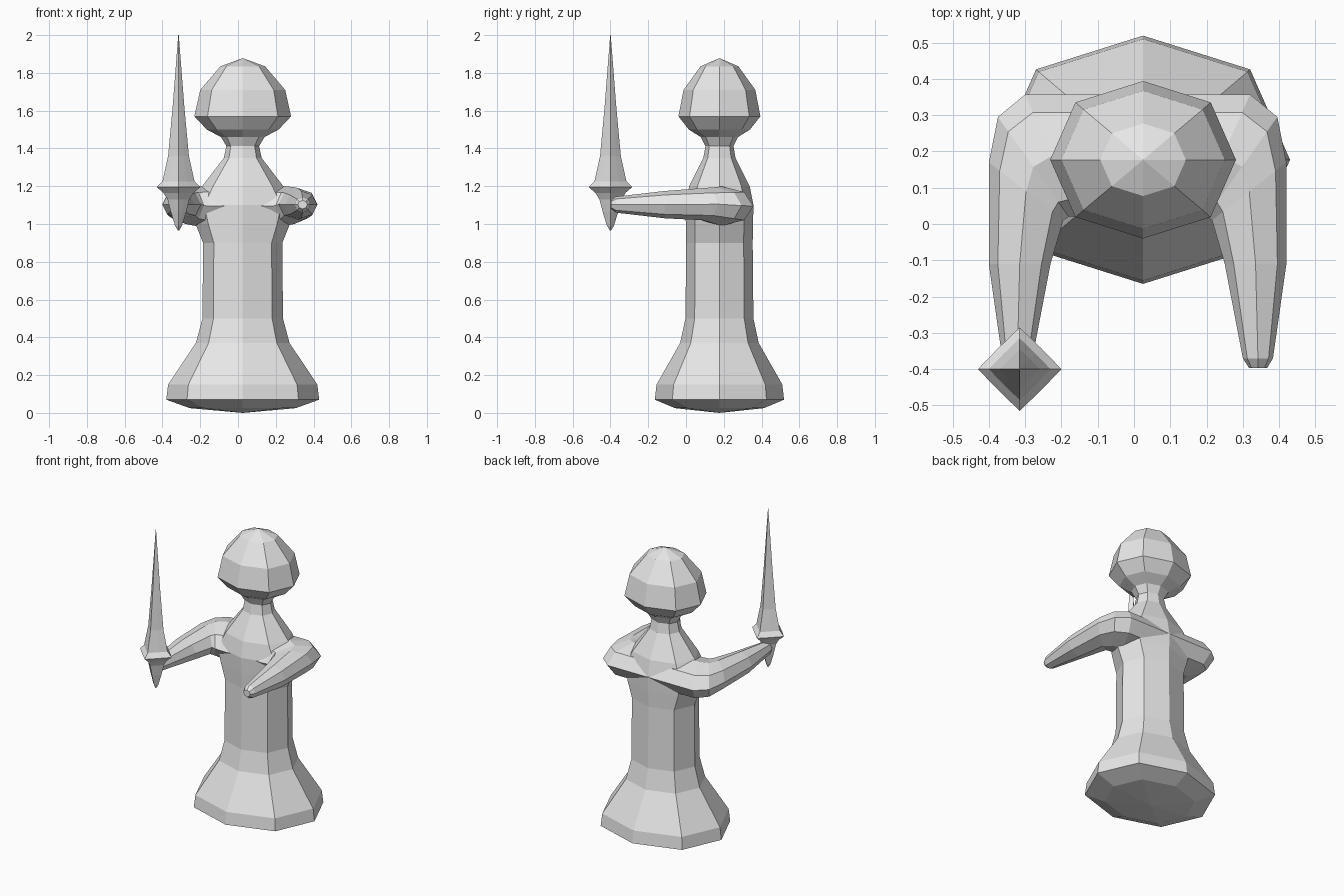
import bpy, bmesh, math
from mathutils import Vector

if "Cube" in bpy.data.objects:
    bpy.data.objects.remove(bpy.data.objects["Cube"])

grey = bpy.data.materials.new("light grey")
grey.diffuse_color = (0.8, 0.8, 0.8, 1)
grey.use_nodes = True
grey.node_tree.nodes["Principled BSDF"].inputs["Base Color"].default_value = grey.diffuse_color


def loft(name, rings):
    """Skin a list of equal rings and close both ends with flat caps."""
    bm = bmesh.new()
    vs = [[bm.verts.new(p) for p in r] for r in rings]
    n = len(vs[0])
    for a, b in zip(vs, vs[1:]):
        for i in range(n):
            j = (i + 1) % n
            bm.faces.new((a[i], a[j], b[j], b[i]))
    bm.faces.new(vs[0])
    bm.faces.new(vs[-1])
    bmesh.ops.remove_doubles(bm, verts=bm.verts, dist=0.0005)
    bmesh.ops.recalc_face_normals(bm, faces=bm.faces)
    me = bpy.data.meshes.new(name)
    bm.to_mesh(me)
    bm.free()
    me.materials.append(grey)
    ob = bpy.data.objects.new(name, me)
    bpy.context.collection.objects.link(ob)
    return ob


def lathe(name, cx, cy, profile, diag):
    """Eight-sided turned shape; diag scales the diagonal corners."""
    rings = []
    for z, rx, ry in profile:
        ring = []
        for k in range(8):
            a = k * math.pi / 4
            f = diag if k % 2 else 1
            ring.append((cx + rx * f * math.cos(a), cy + ry * f * math.sin(a), z))
        rings.append(ring)
    return loft(name, rings)


# body: flared base, waist, shoulders and neck
lathe("body", 0.025, 0.177, [
    (0.0, 0.0001, 0.0001), (0.025, 0.28, 0.235), (0.07, 0.405, 0.342),
    (0.15, 0.395, 0.333), (0.37, 0.248, 0.208), (0.50, 0.213, 0.180),
    (0.90, 0.210, 0.176), (1.00, 0.25, 0.178), (1.10, 0.28, 0.180),
    (1.20, 0.215, 0.160), (1.35, 0.10, 0.085), (1.42, 0.085, 0.073)], 1.03)

# head
lathe("head", 0.025, 0.177, [
    (1.41, 0.085, 0.073), (1.46, 0.115, 0.098), (1.50, 0.19, 0.162),
    (1.57, 0.256, 0.217), (1.71, 0.225, 0.190), (1.835, 0.118, 0.100),
    (1.878, 0.0001, 0.0001)], 1.03)

# arms: inner point, outer point, bottom and top height at each section
ARM = [((0.01, 0.02), (0.01, 0.357), 0.99, 1.20),
       ((0.17, 0.02), (0.32, 0.357), 0.99, 1.20),
       ((0.20, 0.02), (0.395, 0.295), 1.00, 1.195),
       ((0.215, 0.01), (0.42, 0.17), 1.02, 1.19),
       ((0.25, -0.11), (0.42, -0.11), 1.03, 1.175),
       ((0.30, -0.37), (0.383, -0.37), 1.06, 1.145),
       ((0.317, -0.397), (0.367, -0.397), 1.08, 1.125)]


def arm(name, side):
    rings = []
    for inner, outer, lo, hi in ARM:
        a, b = Vector(inner), Vector(outer)
        mid, half = (a + b) / 2, (b - a) / 2
        ring = []
        for k in range(8):
            t = k * math.pi / 4
            p = mid + half * math.cos(t)
            ring.append((0.01 + side * (p.x - 0.01), p.y,
                         (lo + hi) / 2 + (hi - lo) / 2 * math.sin(t)))
        rings.append(ring)
    return loft(name, rings)


arm("left_arm", 1)
arm("right_arm", -1)

# dagger: pommel, pointed cross guard and long blade
lathe("dagger", -0.315, -0.40, [
    (z, r, r) for z, r in [
        (0.965, 0.003), (0.99, 0.018), (1.06, 0.04), (1.13, 0.058), (1.165, 0.08),
        (1.195, 0.115), (1.225, 0.085), (1.36, 0.055), (1.62, 0.031),
        (2.0, 0.0015)]], 0.72)
